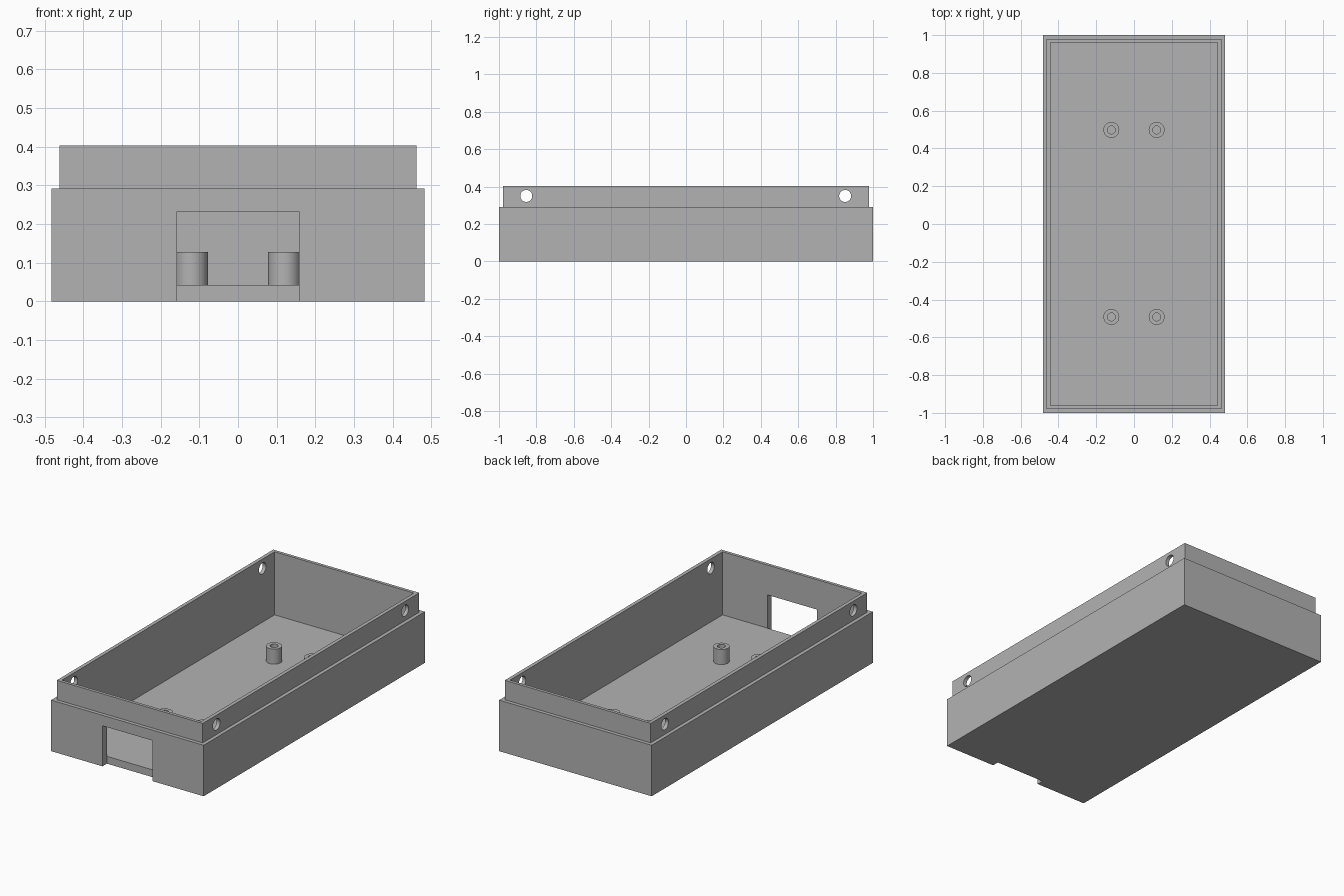
import bpy
import bmesh
import math

if "Cube" in bpy.data.objects:
    bpy.data.objects.remove(bpy.data.objects["Cube"], do_unlink=True)

grey = bpy.data.materials.new("light_grey")
grey.use_nodes = True
colour = (0.45, 0.45, 0.45, 1)
grey.diffuse_color = colour
grey.node_tree.nodes["Principled BSDF"].inputs["Base Color"].default_value = colour


def rectangle(half_x, half_y, z):
    return [(sx * half_x, sy * half_y, z)
            for sx, sy in ((-1, -1), (1, -1), (1, 1), (-1, 1))]


def ring(radius, z, sides=48):
    angles = [math.tau * i / sides for i in range(sides)]
    return [(radius * math.cos(a), radius * math.sin(a), z) for a in angles]


def stack(name, loops, location=(0, 0, 0)):
    """Skin a series of matching loops and cap both ends."""
    bm = bmesh.new()
    rows = [[bm.verts.new(p) for p in loop] for loop in loops]
    for low, high in zip(rows, rows[1:]):
        n = len(low)
        for i in range(n):
            j = (i + 1) % n
            bm.faces.new((low[i], low[j], high[j], high[i]))
    bm.faces.new(rows[0][::-1])
    bm.faces.new(rows[-1])
    bmesh.ops.recalc_face_normals(bm, faces=bm.faces)
    mesh = bpy.data.meshes.new(name)
    bm.to_mesh(mesh)
    bm.free()
    mesh.materials.append(grey)
    obj = bpy.data.objects.new(name, mesh)
    obj.location = location
    bpy.context.collection.objects.link(obj)
    return obj


def smooth(obj):
    bpy.ops.object.select_all(action="DESELECT")
    obj.select_set(True)
    bpy.context.view_layer.objects.active = obj
    bpy.ops.object.shade_smooth_by_angle(angle=math.radians(30))


# Open tray: outer wall, ledge, raised lip, inner wall and floor
wall_top, lip_top, floor_top = 0.292, 0.403, 0.042
case = stack("case", [
    rectangle(0.483, 1, 0),
    rectangle(0.483, 1, wall_top),
    rectangle(0.462, 0.979, wall_top),
    rectangle(0.462, 0.979, lip_top),
    rectangle(0.441, 0.961, lip_top),
    rectangle(0.441, 0.961, floor_top),
])

# Cutters: port opening in the front wall, screw holes through the lip
cutters = [stack("port_cutter",
                 [rectangle(0.158, 0.12, -0.1), rectangle(0.158, 0.12, 0.232)],
                 (0, -1.08, 0))]
for y in (-0.854, 0.851):
    hole = stack("screw_hole_cutter", [ring(0.032, -0.7), ring(0.032, 0.7)],
                 (0, y, 0.35))
    hole.rotation_euler.y = math.pi / 2
    cutters.append(hole)

for cutter in cutters:
    cutter.hide_render = True
    cut = case.modifiers.new(cutter.name, "BOOLEAN")
    cut.operation = "DIFFERENCE"
    cut.solver = "EXACT"
    cut.object = cutter

# Bake the cuts and drop the helpers
bpy.context.view_layer.update()
graph = bpy.context.evaluated_depsgraph_get()
finished = bpy.data.meshes.new_from_object(case.evaluated_get(graph))
case.modifiers.clear()
case.data = finished
for cutter in cutters:
    bpy.data.objects.remove(cutter, do_unlink=True)
smooth(case)

# Hollow mounting posts on the floor
for end, y in (("front", -0.492), ("back", 0.498)):
    for side, x in (("right", -0.12), ("left", 0.12)):
        post = stack(f"{end}_{side}_post", [
            ring(0.042, floor_top - 0.01),
            ring(0.042, 0.128),
            ring(0.021, 0.128),
            ring(0.021, floor_top + 0.001),
        ], (x, y, 0))
        smooth(post)
